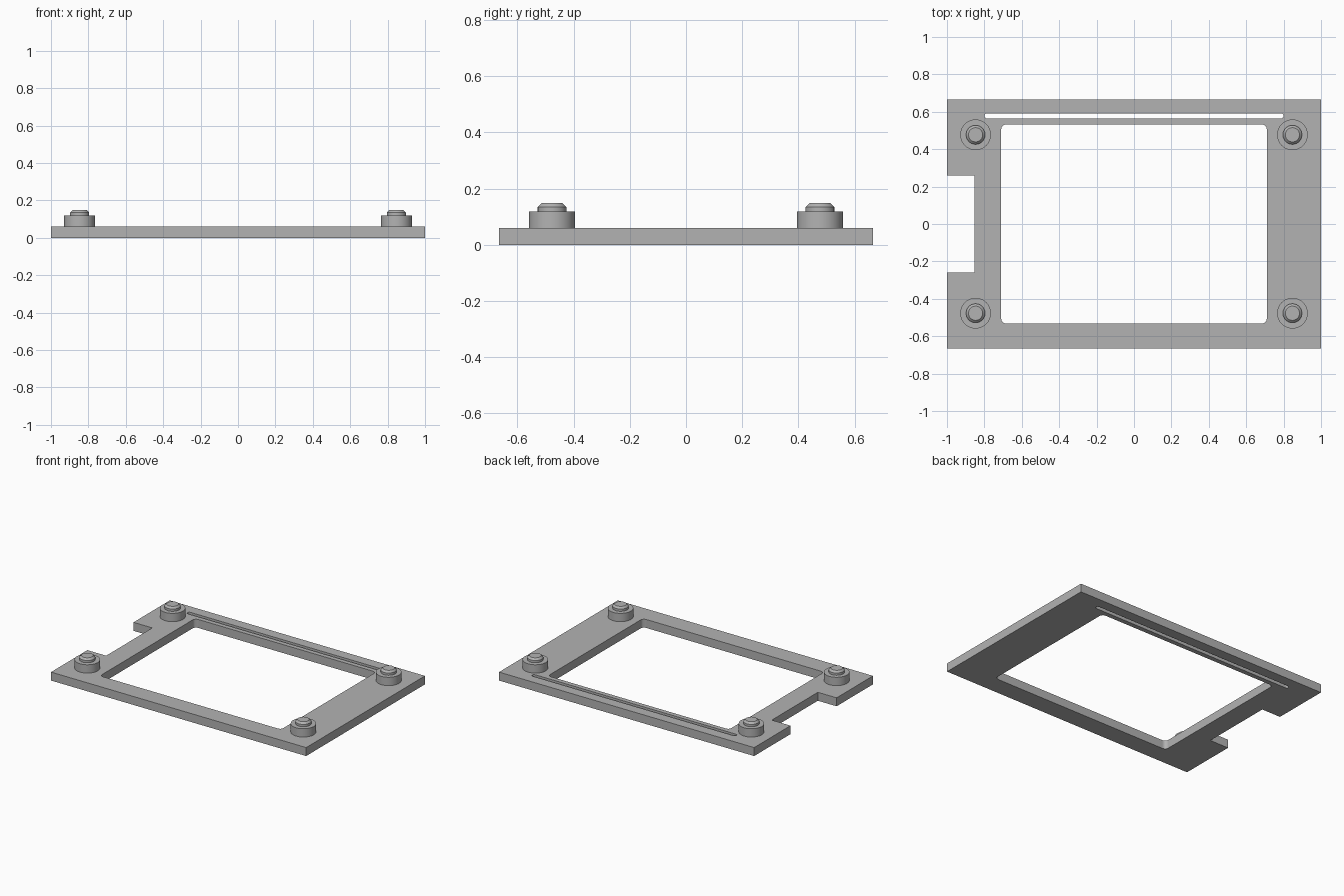
import bpy
import bmesh
from math import cos, sin, pi, radians

cube = bpy.data.objects.get("Cube")
if cube:
    bpy.data.objects.remove(cube, do_unlink=True)

THICK = 0.06

grey = bpy.data.materials.new("plain grey")
grey.use_nodes = True
colour = (0.45, 0.45, 0.45, 1)
grey.diffuse_color = colour
grey.node_tree.nodes["Principled BSDF"].inputs["Base Color"].default_value = colour


def add_object(name, mesh):
    obj = bpy.data.objects.new(name, mesh)
    bpy.context.collection.objects.link(obj)
    mesh.materials.clear()
    mesh.materials.append(grey)
    return obj


def rounded_rect(x, y0, y1, r, steps=6):
    """Outline of a rectangle from -x to x and y0 to y1 with round corners."""
    corners = [(x - r, y1 - r), (r - x, y1 - r), (r - x, y0 + r), (x - r, y0 + r)]
    points = []
    for quarter, (cx, cy) in enumerate(corners):
        for i in range(steps + 1):
            a = (quarter + i / steps) * pi / 2
            points.append((cx + r * cos(a), cy + r * sin(a)))
    return points


# Frame plate: notched outline with a window and a thin slot as holes
outline = [(-1, -0.665), (1, -0.665), (1, 0.665), (-1, 0.665),
           (-1, 0.258), (-0.853, 0.258), (-0.853, -0.258), (-1, -0.258)]
window = rounded_rect(0.71, -0.532, 0.532, 0.026)
slot = rounded_rect(0.8, 0.565, 0.592, 0.013)

curve = bpy.data.curves.new("frame_outline", "CURVE")
curve.dimensions = "2D"
curve.fill_mode = "BOTH"
curve.extrude = THICK / 2
for points in (outline, window, slot):
    spline = curve.splines.new("POLY")
    spline.points.add(len(points) - 1)
    for target, (px, py) in zip(spline.points, points):
        target.co = (px, py, THICK / 2, 1)
    spline.use_cyclic_u = True
helper = bpy.data.objects.new("frame_outline", curve)
bpy.context.collection.objects.link(helper)
bpy.context.view_layer.update()
evaluated = helper.evaluated_get(bpy.context.evaluated_depsgraph_get())
plate_mesh = bpy.data.meshes.new_from_object(evaluated)
bpy.data.objects.remove(helper, do_unlink=True)

# Weld the walls to the faces and stand the plate on the ground
bm = bmesh.new()
bm.from_mesh(plate_mesh)
bmesh.ops.remove_doubles(bm, verts=bm.verts, dist=0.0001)
bmesh.ops.recalc_face_normals(bm, faces=bm.faces)
low = min(v.co.z for v in bm.verts)
bmesh.ops.translate(bm, verts=bm.verts, vec=(0, 0, -low))
for face in bm.faces:
    face.smooth = False
bm.to_mesh(plate_mesh)
bm.free()
add_object("frame_plate", plate_mesh)

# Standoff: wide boss, narrower peg with a chamfered top
profile = [(0, THICK - 0.01), (0.082, THICK - 0.01), (0.082, 0.119), (0.051, 0.119),
           (0.051, 0.135), (0.038, 0.148), (0, 0.148)]
bm = bmesh.new()
verts = [bm.verts.new((r, 0, z)) for r, z in profile]
edges = [bm.edges.new(pair) for pair in zip(verts, verts[1:])]
bmesh.ops.spin(bm, geom=verts + edges, cent=(0, 0, 0), axis=(0, 0, 1),
               angle=2 * pi, steps=48, use_merge=True)
bmesh.ops.remove_doubles(bm, verts=bm.verts, dist=0.0001)
bmesh.ops.recalc_face_normals(bm, faces=bm.faces)
standoff_mesh = bpy.data.meshes.new("standoff")
bm.to_mesh(standoff_mesh)
bm.free()

for y_name, y in (("front", -0.477), ("back", 0.477)):
    for x_name, x in (("left", 0.847), ("right", -0.847)):
        standoff = add_object(f"{y_name}_{x_name}_standoff", standoff_mesh)
        standoff.location = (x, y, 0)

bpy.ops.object.select_all(action="DESELECT")
standoff.select_set(True)
bpy.context.view_layer.objects.active = standoff
bpy.ops.object.shade_smooth_by_angle(angle=radians(30))
